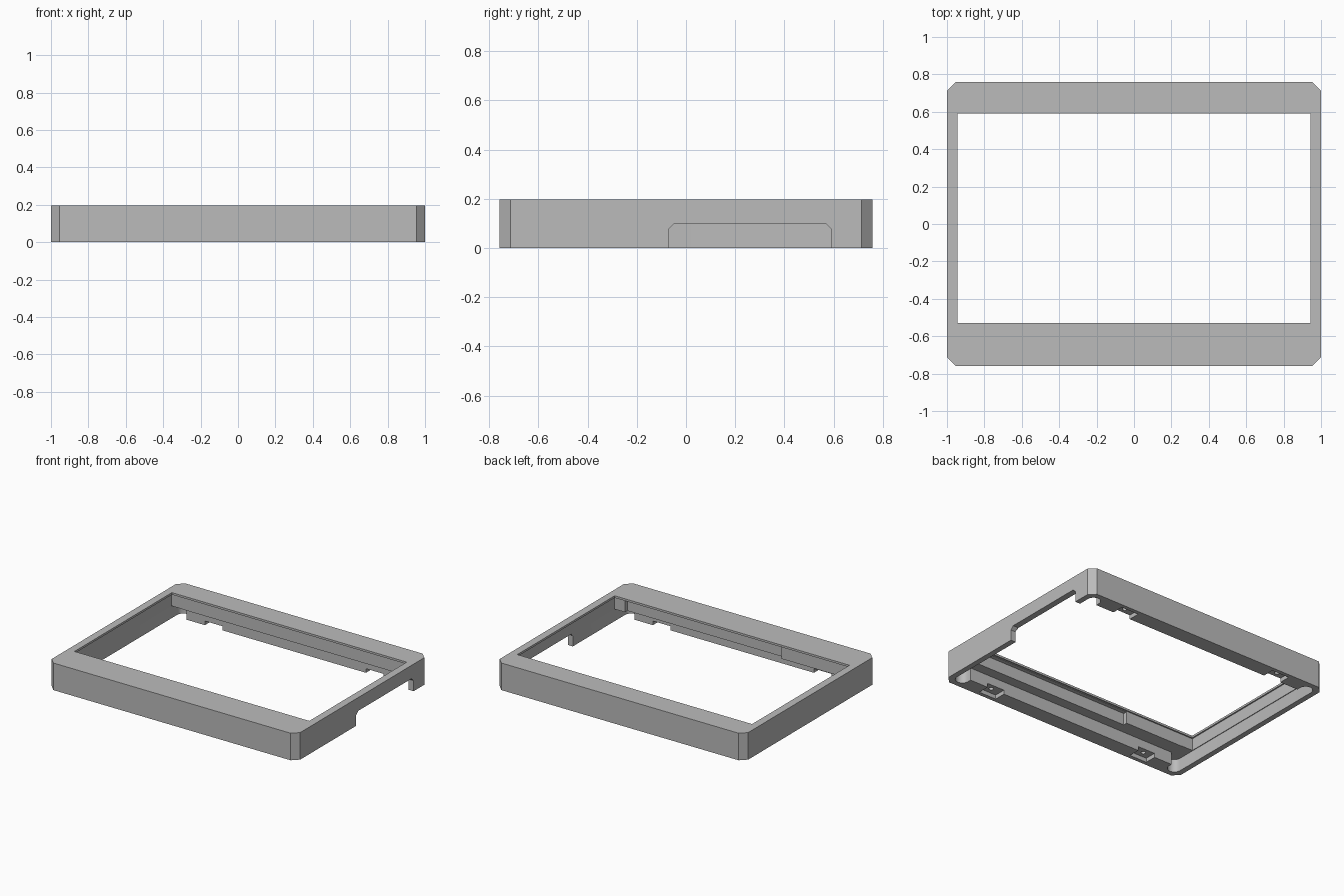
import bpy, bmesh, math

if "Cube" in bpy.data.objects:
    bpy.data.objects.remove(bpy.data.objects["Cube"], do_unlink=True)

grey = bpy.data.materials.new("plain_grey")
grey.use_nodes = True
grey.diffuse_color = (0.5, 0.5, 0.5, 1)
grey.node_tree.nodes["Principled BSDF"].inputs["Base Color"].default_value = (0.5, 0.5, 0.5, 1)

HEIGHT = 0.197
HALF_Y = 0.758


def prism(name, outline, low, high, axis="z"):
    """Extrude a closed outline along z, or a (y, z) outline along x."""
    def place(a, b, t):
        return (a, b, t) if axis == "z" else (t, a, b)
    bm = bmesh.new()
    face = bm.faces.new([bm.verts.new(place(a, b, low)) for a, b in outline])
    ext = bmesh.ops.extrude_face_region(bm, geom=[face])
    verts = [g for g in ext["geom"] if isinstance(g, bmesh.types.BMVert)]
    bmesh.ops.translate(bm, verts=verts, vec=place(0, 0, high - low))
    bmesh.ops.recalc_face_normals(bm, faces=bm.faces)
    mesh = bpy.data.meshes.new(name)
    bm.to_mesh(mesh)
    bm.free()
    mesh.materials.append(grey)
    obj = bpy.data.objects.new(name, mesh)
    bpy.context.collection.objects.link(obj)
    return obj


def rect(x0, x1, y0, y1):
    return [(x0, y0), (x1, y0), (x1, y1), (x0, y1)]


def arc(cx, cy, r, start, end, n):
    angles = [math.radians(start + (end - start) * i / n) for i in range(n + 1)]
    return [(cx + r * math.cos(a), cy + r * math.sin(a)) for a in angles]


# Outer body with chamfered corners
c = 0.045
body = prism("bezel_frame", [
    (-1 + c, -HALF_Y), (1 - c, -HALF_Y), (1, -HALF_Y + c), (1, HALF_Y - c),
    (1 - c, HALF_Y), (-1 + c, HALF_Y), (-1, HALF_Y - c), (-1, -HALF_Y + c)], 0, HEIGHT)

cutters = []


def cut(name, outline, low, high, axis="z"):
    cutters.append(prism(name, outline, low, high, axis))


# Window through the top, and the stepped cavity behind it
cut("window_cutter", rect(-0.945, 0.945, -0.53, 0.59), -0.3, 0.3)
cut("upper_cavity_cutter", rect(-0.955, 0.955, -0.54, 0.60), -0.2, 0.182)
cut("front_relief_cutter", rect(-0.39, 0.87, -0.57, 0), -0.22, 0.178)
cut("lower_cavity_cutter", rect(-0.93, 0.93, -0.645, 0.645), -0.1, 0.092)

# Round-ended side slots, screw recesses and screw holes
radius = 0.0475
for sx in (-1, 1):
    x = sx * 0.9125
    end = 0.72 - radius
    slot = arc(x, end, radius, 0, 180, 12) + arc(x, -end, radius, 180, 360, 12)
    cut("side_slot_cutter", slot, -0.12, 0.094)
    for sy in (-1, 1):
        ys = sorted((sy * 0.60, sy * 0.73))
        xs = sorted((sx * 0.578, sx * 0.718))
        cut("recess_cutter", rect(*xs, *ys), -0.08, 0.03)
        cut("screw_hole_cutter", arc(sx * 0.655, sy * 0.685, 0.016, 0, 345, 23), -0.06, 0.085)

# Port opening in the left side wall
cut("port_cutter", [(-0.07, -0.05), (0.59, -0.05), (0.59, 0.077), (0.567, 0.10),
                    (-0.047, 0.10), (-0.07, 0.077)], 0.9, 1.1, "x")

# Apply every cut, then drop the cutters
bpy.context.view_layer.objects.active = body
body.select_set(True)
for cutter in cutters:
    cutter.hide_render = True
    mod = body.modifiers.new("cut", "BOOLEAN")
    mod.operation = "DIFFERENCE"
    mod.solver = "EXACT"
    mod.object = cutter
    bpy.ops.object.modifier_apply(modifier=mod.name)
    bpy.data.objects.remove(cutter, do_unlink=True)

bpy.ops.object.shade_smooth_by_angle(angle=math.radians(30))
